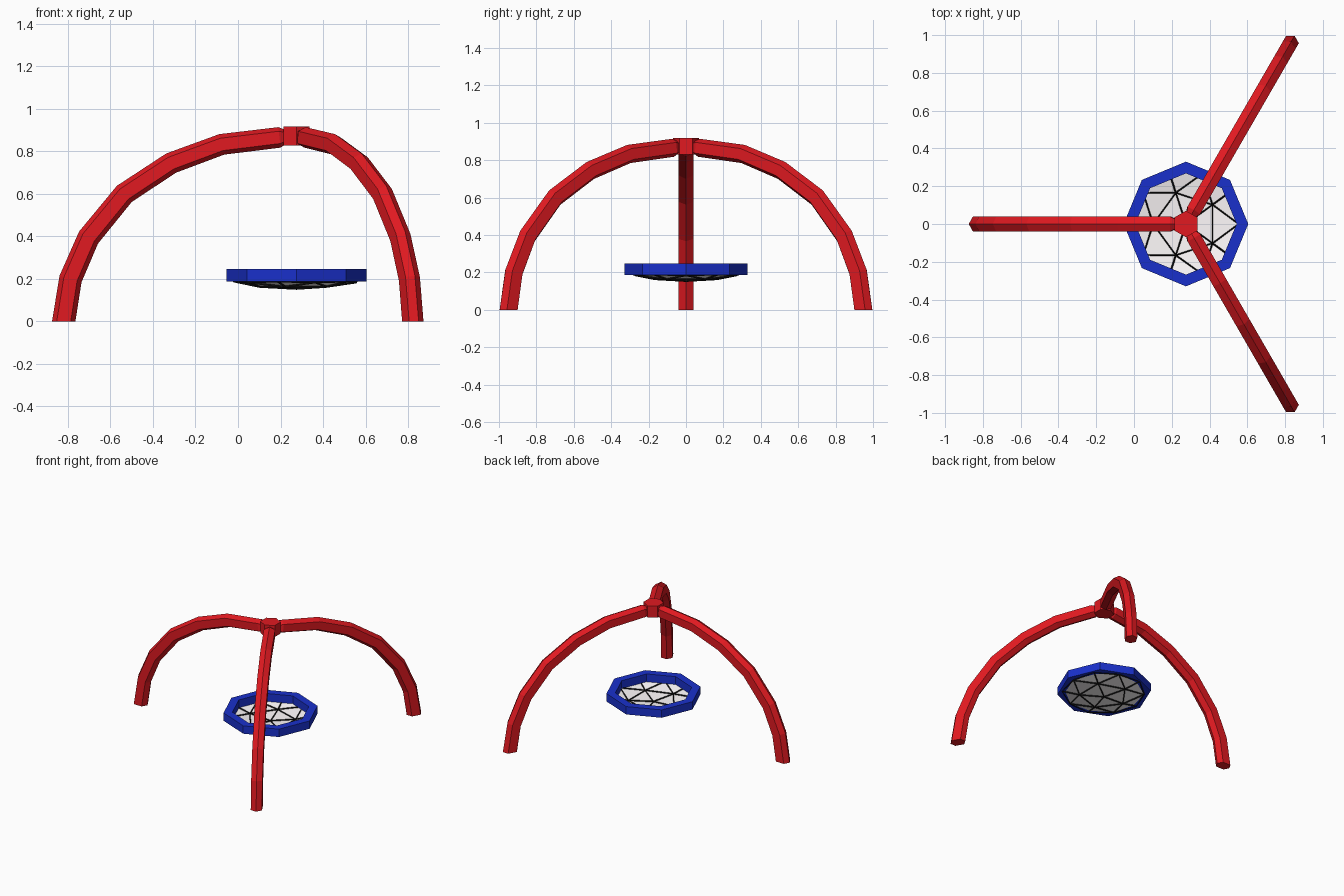
import bpy, bmesh
from math import pi, cos, sin, radians
from mathutils import Vector, Matrix

if "Cube" in bpy.data.objects:
    bpy.data.objects.remove(bpy.data.objects["Cube"])

CX = 0.275  # shared axis of hub, legs and net


def material(name, rgb):
    m = bpy.data.materials.new(name)
    m.diffuse_color = (*rgb, 1)
    m.use_nodes = True
    m.node_tree.nodes["Principled BSDF"].inputs["Base Color"].default_value = m.diffuse_color
    return m


RED = material("red paint", (0.75, 0.01, 0.015))
BLUE = material("blue padding", (0.01, 0.03, 0.6))
BLACK = material("black rope", (0.005, 0.005, 0.005))
WHITE = material("white mesh", (1.0, 0.96, 0.97))


def finish(bm, name, mat, loc=(0, 0, 0)):
    bmesh.ops.recalc_face_normals(bm, faces=bm.faces)
    me = bpy.data.meshes.new(name)
    bm.to_mesh(me)
    bm.free()
    me.materials.append(mat)
    ob = bpy.data.objects.new(name, me)
    ob.location = loc
    bpy.context.collection.objects.link(ob)
    return ob


def bridge(bm, a, b):
    n = len(a)
    for i in range(n):
        j = (i + 1) % n
        bm.faces.new((a[i], a[j], b[j], b[i]))


# Arched legs: six-sided section swept along (radius, height) points
PATH = [(1.095, 0), (1.063, 0.20), (0.978, 0.395), (0.81, 0.60),
        (0.59, 0.745), (0.352, 0.833), (0.08, 0.866), (0.05, 0.87)]
SECTION = [(0.055, 0), (0.033, 0.039), (-0.033, 0.039),
           (-0.055, 0), (-0.033, -0.039), (0.033, -0.039)]


def leg(name, angle):
    bm = bmesh.new()
    pts = [Vector((r, 0, z)) for r, z in PATH]
    rings = []
    for i, p in enumerate(pts):
        t = (pts[min(i + 1, len(pts) - 1)] - pts[max(i - 1, 0)]).normalized()
        out = Vector((1, 0, 0)) if i == 0 else Vector((t.z, 0, -t.x))
        k = 0.6 if i == len(pts) - 1 else 1.0 - 0.02 * i
        w = 0.6 if i == len(pts) - 1 else 1.0
        rings.append([bm.verts.new(p + out * u * k + Vector((0, v * w, 0)))
                      for u, v in SECTION])
    for a, b in zip(rings, rings[1:]):
        bridge(bm, a, b)
    bm.faces.new(rings[0])
    bm.faces.new(rings[-1])
    bmesh.ops.rotate(bm, verts=bm.verts, matrix=Matrix.Rotation(angle, 3, 'Z'))
    return finish(bm, name, RED, (CX, 0, 0))


for name, deg in (("left_leg", 180), ("back_leg", 60), ("front_leg", -60)):
    leg(name, radians(deg))

# Hexagonal hub joining the legs
bm = bmesh.new()
bmesh.ops.create_cone(bm, cap_ends=True, segments=6, radius1=0.07, radius2=0.07,
                      depth=0.088, matrix=Matrix.Rotation(pi / 6, 4, 'Z'))
# keep corners pointing along y
if max(v.co.x for v in bm.verts) > 0.065:
    bmesh.ops.rotate(bm, verts=bm.verts, matrix=Matrix.Rotation(pi / 6, 3, 'Z'))
finish(bm, "top_hub", RED, (CX, 0, 0.873))

# Octagonal padded ring
bm = bmesh.new()
loops = [[bm.verts.new((r * cos(i * pi / 4), r * sin(i * pi / 4), z)) for i in range(8)]
         for r, z in ((0.33, 0.187), (0.33, 0.247), (0.268, 0.247), (0.268, 0.187))]
for i in range(4):
    bridge(bm, loops[i], loops[(i + 1) % 4])
finish(bm, "seat_ring", BLUE, (CX, 0, 0))


# Sagging net: bottom cap of a flattened icosphere
def bowl():
    bm = bmesh.new()
    bmesh.ops.create_icosphere(bm, subdivisions=2, radius=1)
    bmesh.ops.delete(bm, geom=[v for v in bm.verts if v.co.z > -0.4], context='VERTS')
    bmesh.ops.scale(bm, vec=(0.33, 0.33, 0.063), verts=bm.verts)
    return bm


finish(bowl(), "seat_membrane", WHITE, (CX, 0, 0.22))
rope = finish(bowl(), "seat_net", BLACK, (CX, 0, 0.22))
wire = rope.modifiers.new("strands", 'WIREFRAME')
wire.thickness = 0.016
wire.use_even_offset = False
wire.use_boundary = True
